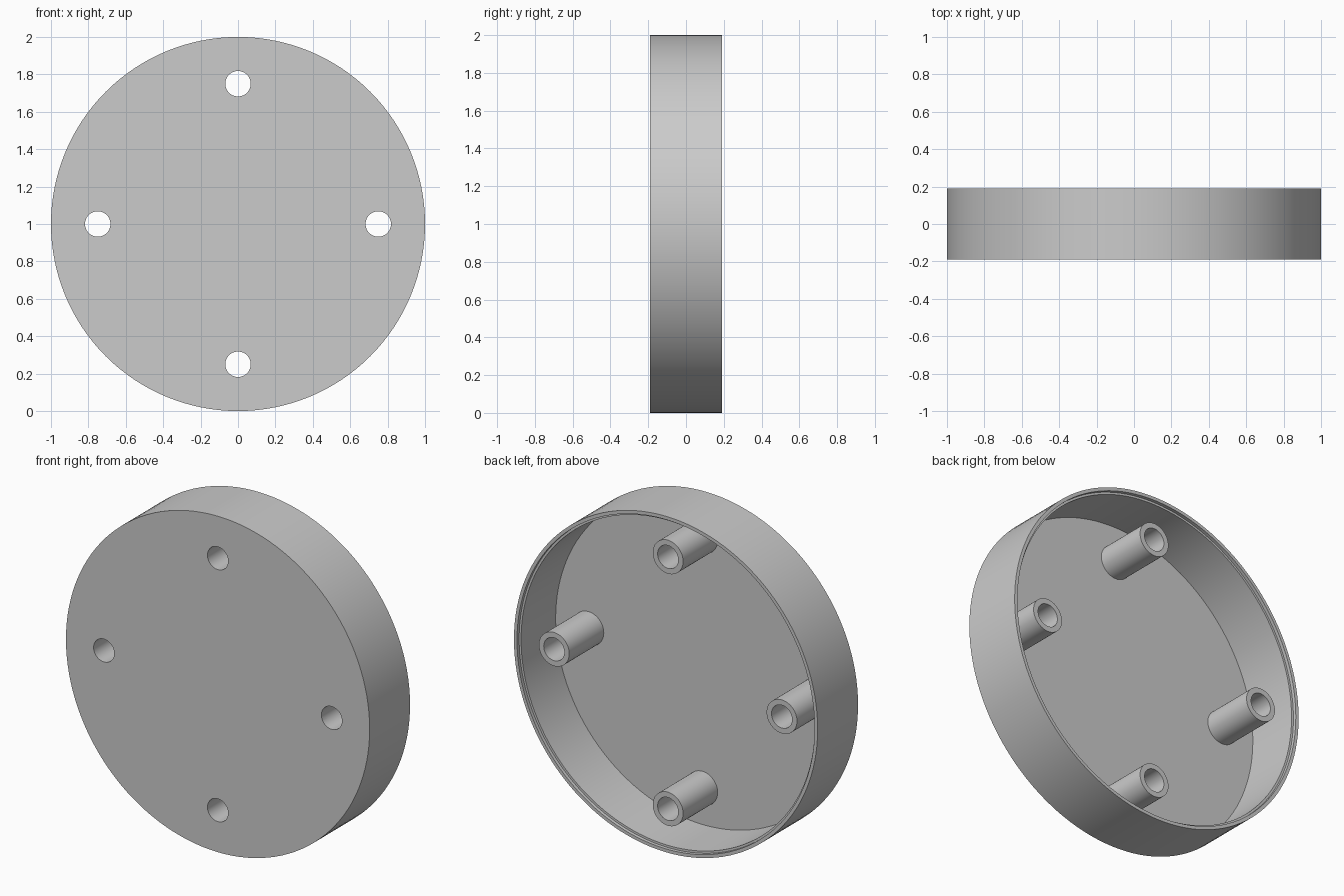
import bpy, bmesh
from math import pi, sin, cos
from mathutils import Matrix, Vector

cube = bpy.data.objects.get("Cube")
if cube:
    bpy.data.objects.remove(cube)

FRONT, BACK = -0.19, 0.19
FLOOR = FRONT + 0.035
LEDGE = BACK - 0.02
CENTRE_Z = 1.0
POST_RING = 0.75
HOLE_R, POST_R = 0.068, 0.1

grey = bpy.data.materials.new("plain grey")
grey.use_nodes = True
COLOUR = (0.6, 0.6, 0.6, 1)
grey.diffuse_color = COLOUR
grey.node_tree.nodes["Principled BSDF"].inputs["Base Color"].default_value = COLOUR


def lathe(name, profile, steps, x=0, z=0, closed=False):
    """Spin (radius, y) points around the front-to-back axis."""
    bm = bmesh.new()
    verts = [bm.verts.new((r, y, 0)) for r, y in profile]
    pairs = list(zip(verts, verts[1:]))
    if closed:
        pairs.append((verts[-1], verts[0]))
    edges = [bm.edges.new(p) for p in pairs]
    bmesh.ops.spin(bm, geom=verts + edges, cent=(0, 0, 0), axis=(0, 1, 0),
                   angle=2 * pi, steps=steps, use_merge=True)
    bmesh.ops.remove_doubles(bm, verts=bm.verts, dist=1e-5)
    bmesh.ops.recalc_face_normals(bm, faces=bm.faces)
    bmesh.ops.translate(bm, verts=bm.verts, vec=(x, 0, CENTRE_Z + z))
    mesh = bpy.data.meshes.new(name)
    bm.to_mesh(mesh)
    bm.free()
    mesh.materials.append(grey)
    obj = bpy.data.objects.new(name, mesh)
    bpy.context.collection.objects.link(obj)
    return obj


def smooth(obj):
    bpy.ops.object.select_all(action="DESELECT")
    obj.select_set(True)
    bpy.context.view_layer.objects.active = obj
    bpy.ops.object.shade_smooth_by_angle(angle=0.6)


# Round cover: front plate, side wall and stepped rim
cover = lathe("round_cover", [(0, FRONT), (1, FRONT), (1, BACK), (0.98, BACK),
                              (0.98, LEDGE), (0.967, LEDGE), (0.967, FLOOR), (0, FLOOR)], 128)

# Four hollow screw posts, with matching holes through the plate
spots = {"left": (1, 0), "right": (-1, 0), "top": (0, 1), "bottom": (0, -1)}
for side, (dx, dz) in spots.items():
    x, z = dx * POST_RING, dz * POST_RING
    post = lathe(side + "_screw_post", [(HOLE_R, FLOOR), (POST_R, FLOOR),
                                        (POST_R, LEDGE), (HOLE_R, LEDGE)], 48, x, z, closed=True)
    smooth(post)
    cutter = lathe(side + "_hole_cutter", [(0, FRONT - 0.1), (HOLE_R, FRONT - 0.1),
                                           (HOLE_R, FLOOR + 0.05), (0, FLOOR + 0.05)], 48, x, z)
    cut = cover.modifiers.new(side + " hole", "BOOLEAN")
    cut.operation = "DIFFERENCE"
    cut.solver = "EXACT"
    cut.object = cutter
    bpy.context.view_layer.objects.active = cover
    bpy.ops.object.modifier_apply(modifier=cut.name)
    bpy.data.objects.remove(cutter)
smooth(cover)
